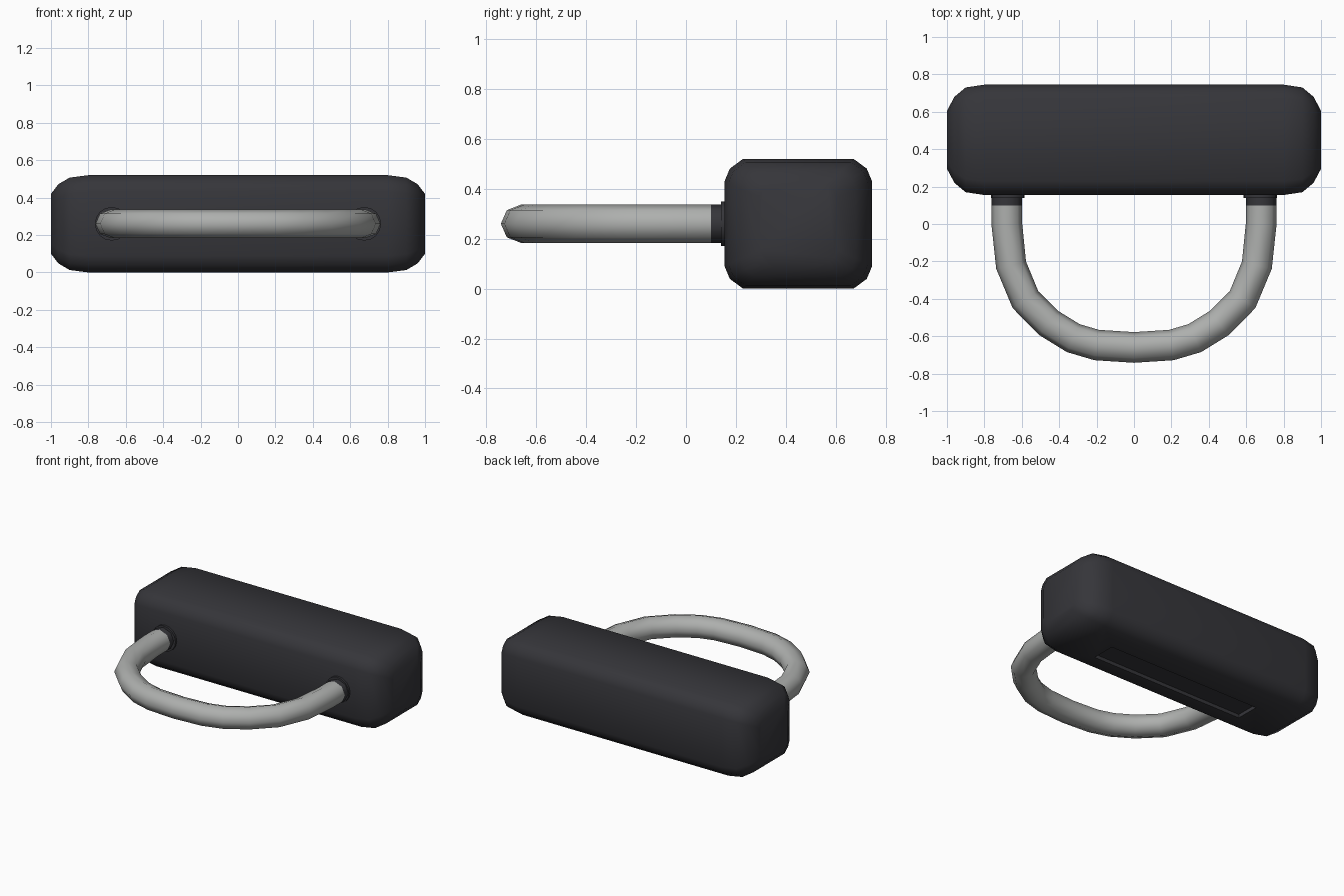
import bpy, bmesh, math
from mathutils import Vector

if "Cube" in bpy.data.objects:
    bpy.data.objects.remove(bpy.data.objects["Cube"])


def material(name, rgb):
    m = bpy.data.materials.new(name)
    m.diffuse_color = (*rgb, 1)
    m.use_nodes = True
    m.node_tree.nodes["Principled BSDF"].inputs["Base Color"].default_value = m.diffuse_color
    return m


dark = material("dark_grey", (0.036, 0.036, 0.042))
metal = material("light_metal", (0.42, 0.43, 0.42))


def loft(name, rings, mats, angle):
    """Skin a list of closed rings and cap both ends."""
    bm = bmesh.new()
    loops = [[bm.verts.new(p) for p in r] for r in rings]
    n = len(rings[0])
    for a, b in zip(loops, loops[1:]):
        for i in range(n):
            j = (i + 1) % n
            bm.faces.new((a[i], a[j], b[j], b[i]))
    bm.faces.new(loops[0][::-1])
    bm.faces.new(loops[-1])
    bmesh.ops.recalc_face_normals(bm, faces=bm.faces[:])
    me = bpy.data.meshes.new(name)
    bm.to_mesh(me)
    bm.free()
    for m in mats:
        me.materials.append(m)
    ob = bpy.data.objects.new(name, me)
    bpy.context.collection.objects.link(ob)
    smooth(ob, angle)
    return ob


def smooth(ob, angle):
    bpy.ops.object.select_all(action='DESELECT')
    ob.select_set(True)
    bpy.context.view_layer.objects.active = ob
    bpy.ops.object.shade_smooth_by_angle(angle=math.radians(angle))


# Rounded bar body: cross-sections along x, shrinking towards both ends
def bar_section(x, inset_y, inset_z):
    hy, hz = 0.295 - inset_y, 0.26 - inset_z
    corner = [(1.0, 0.66), (0.93, 0.85), (0.75, 1.0)]
    pts = []
    for sy, sz, flip in ((1, 1, 0), (-1, 1, 1), (-1, -1, 0), (1, -1, 1)):
        for cy, cz in (corner[::-1] if flip else corner):
            pts.append((x, 0.45 + sy * cy * hy, 0.26 + sz * cz * hz))
    return pts


stations = [(0.8, 0, 0), (0.9, 0.015, 0.013), (0.96, 0.065, 0.048), (1.0, 0.14, 0.1)]
rings = [bar_section(-x, a, b) for x, a, b in stations[::-1]]
rings += [bar_section(x, a, b) for x, a, b in stations]
body = loft("bar_body", rings, [dark], 60)

# Shallow slot under the bar
bpy.ops.mesh.primitive_cube_add(size=1, location=(0, 0.41, 0))
cutter = bpy.context.object
cutter.name = "slot_cutter"
cutter.scale = (1.2, 0.17, 0.05)
cutter.hide_render = True
mod = body.modifiers.new("slot", 'BOOLEAN')
mod.operation = 'DIFFERENCE'
mod.solver = 'EXACT'
mod.object = cutter
bpy.context.view_layer.objects.active = body
bpy.ops.object.modifier_apply(modifier=mod.name)
bpy.data.objects.remove(cutter, do_unlink=True)
smooth(body, 60)

# D-shaped handle: eight-sided tube along a mirrored path
half = [(0.68, 0.22), (0.68, 0.1), (0.68, 0.0), (0.657, -0.22), (0.58, -0.405),
        (0.455, -0.53), (0.325, -0.61), (0.2, -0.647)]
path = [Vector((x, y, 0.26)) for x, y in half] + [Vector((0, -0.66, 0.26))]
path += [Vector((-x, y, 0.26)) for x, y in half[::-1]]
rings = []
for i, p in enumerate(path):
    t = (path[min(i + 1, len(path) - 1)] - path[max(i - 1, 0)]).normalized()
    side = Vector((t.y, -t.x, 0))
    rings.append([p + side * 0.082 * math.cos(k * math.pi / 4)
                  + Vector((0, 0, 0.077 * math.sin(k * math.pi / 4))) for k in range(8)])
handle = loft("handle", rings, [metal, dark], 50)
for f in handle.data.polygons:  # dark sockets where the handle meets the bar
    f.material_index = 1 if f.center.y > 0.1 else 0

# Thin collars at the sockets
for s in (1, -1):
    bpy.ops.mesh.primitive_cylinder_add(vertices=16, radius=0.09, depth=0.03,
                                        location=(s * 0.675, 0.155, 0.26),
                                        rotation=(math.pi / 2, 0, 0))
    c = bpy.context.object
    c.name = "socket_collar"
    c.data.materials.append(dark)
    smooth(c, 40)
